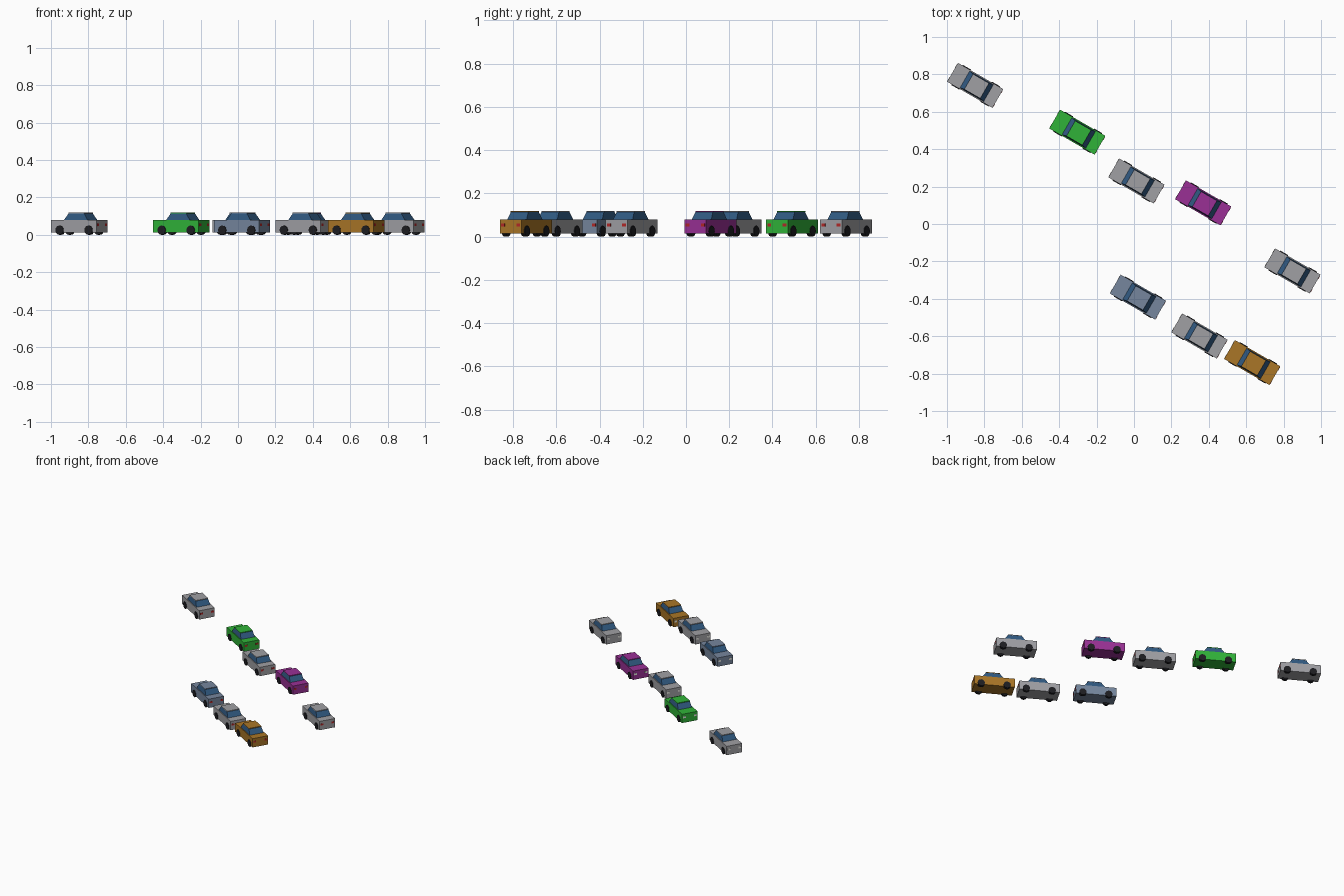
import bpy, bmesh, math
from mathutils import Matrix

if "Cube" in bpy.data.objects:
    bpy.data.objects.remove(bpy.data.objects["Cube"])

def material(name, rgb):
    m = bpy.data.materials.new(name)
    m.diffuse_color = (*rgb, 1)
    m.use_nodes = True
    m.node_tree.nodes["Principled BSDF"].inputs["Base Color"].default_value = m.diffuse_color
    return m

GLASS = material("glass_blue", (0.03, 0.10, 0.22))
TYRE = material("tyre_black", (0.012, 0.012, 0.015))
RED = material("tail_red", (0.45, 0.02, 0.02))
WHITE = material("lamp_white", (0.8, 0.8, 0.75))

def add_box(bm, x, y, z, top=(1, 1)):
    """Box from (min, max) ranges; top scales the upper face for tapering."""
    cx, cy = sum(x) / 2, sum(y) / 2
    vs = bmesh.ops.create_cube(bm, size=1)["verts"]
    for v in vs:
        up = v.co.z > 0
        sx, sy = top if up else (1, 1)
        v.co = (cx + v.co.x * (x[1] - x[0]) * sx,
                cy + v.co.y * (y[1] - y[0]) * sy, z[1] if up else z[0])

def to_mesh(bm, name):
    me = bpy.data.meshes.new(name)
    bm.to_mesh(me)
    bm.free()
    return me

def box_mesh(name, *boxes):
    bm = bmesh.new()
    for b in boxes:
        add_box(bm, *b)
    return to_mesh(bm, name)

# Shared part meshes: the car nose points along local -x
W = 0.058
body = box_mesh("body", ((-0.14, 0.14), (-W, W), (0.013, 0.079)))
cabin = box_mesh("cabin", ((-0.064, 0.082), (-0.052, 0.052), (0.079, 0.114), (0.66, 0.89)))
roof = box_mesh("roof", ((-0.04, 0.058), (-0.047, 0.047), (0.114, 0.119)))
tail = box_mesh("tail_lights", *[((0.138, 0.1415), (s * 0.041 - 0.01, s * 0.041 + 0.01), (0.047, 0.06))
                                 for s in (-1, 1)])
head = box_mesh("headlights", *[((-0.1415, -0.138), (s * 0.04 - 0.01, s * 0.04 + 0.01), (0.047, 0.06))
                                for s in (-1, 1)])
bm = bmesh.new()
for wx in (-0.087, 0.092):
    for s in (-1, 1):
        bmesh.ops.create_cone(bm, cap_ends=True, segments=12, radius1=0.025, radius2=0.025, depth=0.022,
                              matrix=Matrix.Translation((wx, s * 0.051, 0.025)) @ Matrix.Rotation(math.pi / 2, 4, 'X'))
wheels = to_mesh(bm, "wheels")

def place(name, mesh, mat, x, y):
    ob = bpy.data.objects.new(name, mesh)
    bpy.context.collection.objects.link(ob)
    if not mesh.materials:
        mesh.materials.append(None)
    ob.material_slots[0].link = 'OBJECT'
    ob.material_slots[0].material = mat
    ob.location = (x, y, 0)
    ob.rotation_euler.z = math.radians(-30)

GREY = material("paint_grey", (0.35, 0.35, 0.37))
GREEN = material("paint_green", (0.03, 0.45, 0.04))
PURPLE = material("paint_purple", (0.32, 0.03, 0.30))
SLATE = material("paint_slate", (0.18, 0.24, 0.34))
ORANGE = material("paint_orange", (0.40, 0.18, 0.02))

# Two lanes of traffic
CARS = [(-0.849, 0.741, GREY), (-0.303, 0.491, GREEN), (0.013, 0.23, GREY), (0.37, 0.113, PURPLE),
        (0.847, -0.251, GREY), (0.021, -0.391, SLATE), (0.35, -0.599, GREY), (0.632, -0.741, ORANGE)]
for i, (x, y, paint) in enumerate(CARS, 1):
    for mesh, mat in ((body, paint), (cabin, GLASS), (roof, paint), (tail, RED), (head, WHITE), (wheels, TYRE)):
        place(f"car_{i}_{mesh.name}", mesh, mat, x, y)
